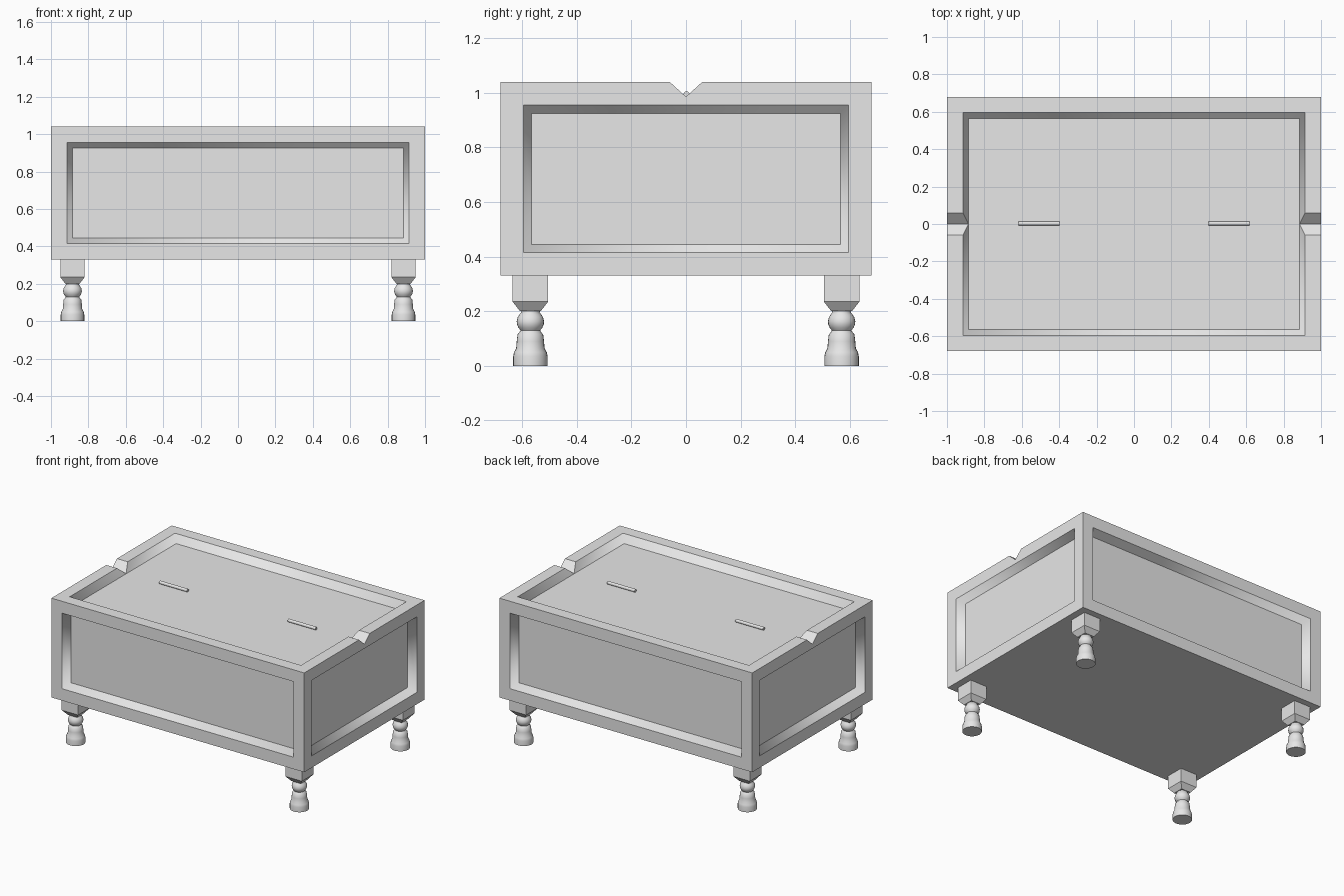
import bpy, bmesh, math
from mathutils import Matrix, Vector

if "Cube" in bpy.data.objects:
    bpy.data.objects.remove(bpy.data.objects["Cube"], do_unlink=True)

grey = bpy.data.materials.new("plain grey")
grey.use_nodes = True
colour = (0.8, 0.8, 0.8, 1)
grey.diffuse_color = colour
grey.node_tree.nodes["Principled BSDF"].inputs["Base Color"].default_value = colour

HALF_X, HALF_Y, BOTTOM, TOP = 1.0, 0.68, 0.33, 1.04
LIP, BORDER, DEPTH = 0.085, 0.115, 0.055
LEG_X, LEG_Y = 0.885, 0.57


def finish(bm, name):
    bmesh.ops.recalc_face_normals(bm, faces=bm.faces)
    mesh = bpy.data.meshes.new(name)
    bm.to_mesh(mesh)
    bm.free()
    mesh.materials.append(grey)
    obj = bpy.data.objects.new(name, mesh)
    bpy.context.collection.objects.link(obj)
    return obj


def box(bm, size, centre):
    matrix = Matrix.Translation(centre) @ Matrix.Diagonal((*size, 1))
    return bmesh.ops.create_cube(bm, size=1, matrix=matrix)["verts"]


# Chest body: a frame with a sunken panel on the top and the four sides
bm = bmesh.new()
box(bm, (2 * HALF_X, 2 * HALF_Y, TOP - BOTTOM), (0, 0, (TOP + BOTTOM) / 2))
bm.normal_update()
for edge in bm.edges:
    edge.smooth = False
panels = [f for f in bm.faces if f.normal.z > -0.5]
frame = []
for thickness, depth in ((LIP, 0), (BORDER - LIP, -DEPTH)):
    frame += bmesh.ops.inset_individual(
        bm, faces=panels, thickness=thickness, depth=depth,
        use_even_offset=True)["faces"]
for face in frame:
    face.smooth = True
for face in panels:
    for edge in face.edges:
        edge.smooth = False
body = finish(bm, "chest_body")

# V notches across both ends of the top frame
bm = bmesh.new()
rise = 0.02
half = 0.06 * (DEPTH + rise) / DEPTH
for side in (-1, 1):
    outline = [(-half, TOP + rise), (half, TOP + rise), (0, TOP - DEPTH + 0.0005)]
    face = bm.faces.new([bm.verts.new((side * 0.86, y, z)) for y, z in outline])
    new = bmesh.ops.extrude_face_region(bm, geom=[face])["geom"]
    verts = [v for v in new if isinstance(v, bmesh.types.BMVert)]
    bmesh.ops.translate(bm, verts=verts, vec=(side * 0.2, 0, 0))
cutter = finish(bm, "notch_cutter")
cutter.hide_render = True
cutter.hide_set(True)
notch = body.modifiers.new("notches", "BOOLEAN")
notch.operation = "DIFFERENCE"
notch.solver = "EXACT"
notch.object = cutter

# Slim handles lying on the top panel
for name, side in (("left_handle", 1), ("right_handle", -1)):
    bm = bmesh.new()
    matrix = (Matrix.Translation((side * 0.508, 0.002, TOP - DEPTH + 0.01))
              @ Matrix.Rotation(math.pi / 2, 4, "Y"))
    bmesh.ops.create_cone(bm, cap_ends=True, segments=12, radius1=0.011,
                          radius2=0.011, depth=0.22, matrix=matrix)
    finish(bm, name)

# Turned legs: spun foot and bulb below a tapered square block
PROFILE = [(0, 0), (0.063, 0), (0.063, 0.035), (0.06, 0.05), (0.052, 0.065),
           (0.05, 0.09), (0.047, 0.115), (0.04, 0.123), (0.036, 0.13),
           (0.044, 0.14), (0.049, 0.152), (0.05, 0.163), (0.047, 0.177),
           (0.04, 0.188), (0.034, 0.196), (0.036, 0.206)]


def leg(name, x, y):
    bm = bmesh.new()
    verts = [bm.verts.new((r, 0, z)) for r, z in PROFILE]
    edges = [bm.edges.new(pair) for pair in zip(verts, verts[1:])]
    bmesh.ops.spin(bm, geom=verts + edges, cent=(0, 0, 0), axis=(0, 0, 1),
                   angle=math.tau, steps=24)
    bmesh.ops.remove_doubles(bm, verts=bm.verts, dist=0.0005)
    for face in bm.faces:
        face.smooth = True
    bm.normal_update()
    for edge in bm.edges:
        if len(edge.link_faces) == 2 and edge.calc_face_angle() > math.radians(50):
            edge.smooth = False
    box(bm, (0.13, 0.13, 0.097), (0, 0, 0.2835))
    for vert in box(bm, (0.13, 0.13, 0.035), (0, 0, 0.2175)):
        if vert.co.z < 0.21:
            vert.co.x *= 0.58
            vert.co.y *= 0.58
    finish(bm, name).location = Vector((x, y, 0))


for side_name, sx in (("left", 1), ("right", -1)):
    for end_name, sy in (("front", -1), ("back", 1)):
        leg(f"{end_name}_{side_name}_leg", sx * LEG_X, sy * LEG_Y)
